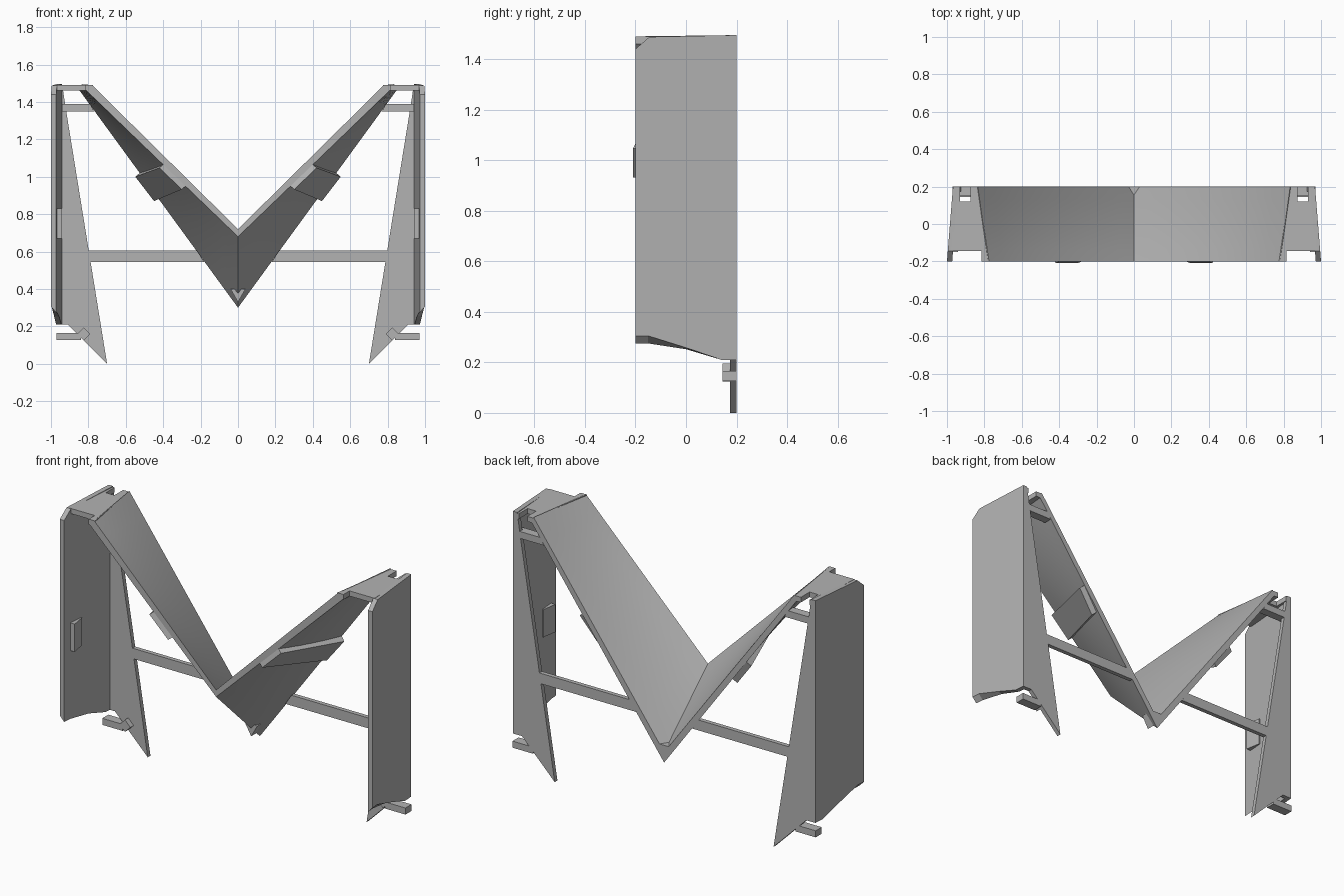
import bpy, bmesh
from mathutils import Vector

cube = bpy.data.objects.get("Cube")
if cube:
    bpy.data.objects.remove(cube)

grey = bpy.data.materials.new("plain grey")
grey.use_nodes = True
colour = (0.45, 0.45, 0.45, 1)
grey.diffuse_color = colour
grey.node_tree.nodes["Principled BSDF"].inputs["Base Color"].default_value = colour


def loft(name, rings, mirror=True):
    """Join rings of equal length, close both ends, and mirror across x."""
    bm = bmesh.new()
    loops = [[bm.verts.new(p) for p in ring] for ring in rings]
    for a, b in zip(loops, loops[1:]):
        for i in range(len(a)):
            j = (i + 1) % len(a)
            bm.faces.new((a[i], a[j], b[j], b[i]))
    bm.faces.new(loops[0])
    bm.faces.new(loops[-1])
    bmesh.ops.recalc_face_normals(bm, faces=bm.faces)
    mesh = bpy.data.meshes.new(name)
    bm.to_mesh(mesh)
    bm.free()
    mesh.materials.append(grey)
    obj = bpy.data.objects.new(name, mesh)
    bpy.context.collection.objects.link(obj)
    if mirror:
        obj.modifiers.new("mirror", 'MIRROR').use_mirror_merge = False
    return obj


def upright(name, outline, y0, y1, mirror=True):
    """Extrude an x-z outline through y."""
    return loft(name, [[(x, y, z) for x, z in outline] for y in (y0, y1)], mirror)


def flat(name, outline, z0, z1):
    """Extrude an x-y outline through z."""
    return loft(name, [[(x, y, z) for x, y in outline] for z in (z0, z1)])


def box(x0, x1, z0, z1):
    return [(x0, z0), (x1, z0), (x1, z1), (x0, z1)]


# V-shaped twisted panel, low at the back
STEPS = 10


def vee(y, low, low_end, high, high_end):
    def arm(apex, end):
        half = [Vector((0, y, apex)).lerp(Vector((end[0], y, end[1])), i / STEPS)
                for i in range(STEPS + 1)]
        return [Vector((-p.x, p.y, p.z)) for p in half[:0:-1]] + half
    return arm(low, low_end) + arm(high, high_end)[::-1]


front = vee(-0.2, 0.68, (0.81, 1.46), 0.72, (0.78, 1.49))
back = vee(0.2, 0.30, (0.85, 1.465), 0.36, (0.835, 1.495))
wing = loft("v_panel", [[a.lerp(b, k / 6) for a, b in zip(front, back)] for k in range(7)], False)
bpy.context.view_layer.objects.active = wing
wing.select_set(True)
bpy.ops.object.shade_smooth_by_angle()

# Filler block in the bottom of the V
upright("apex_block", [(-0.04, 0.40), (0, 0.33), (0.04, 0.40)], 0.12, 0.2, False)

# Side walls, with cut front corner and bevelled sloping bottom
outer = [(-0.2, 0.305), (-0.15, 0.305), (0, 0.258), (0.14, 0.21), (0.2, 0.21),
         (0.2, 1.495), (-0.145, 1.488), (-0.2, 1.44)]
inner = [(-0.2, 0.275), (-0.15, 0.275), (0, 0.252), (0.14, 0.21)] + outer[4:]
loft("side_wall", [[(0.984 - 0.08 * y + shift, y, z) for y, z in side]
                   for side, shift in ((outer, 0), (inner, -0.028))])

# Shoulder caps with notches front and back
flat("shoulder_cap", [(0.975, -0.145), (0.815, -0.145), (0.815, -0.2), (0.775, -0.2),
                      (0.835, 0.2), (0.875, 0.2), (0.875, 0.12), (0.93, 0.12),
                      (0.93, 0.2), (0.965, 0.2)], 1.46, 1.49)

# Rear frame: tapered legs and crossbars
upright("rear_leg", [(0.95, 1.46), (0.935, 1.46), (0.92, 1.36), (0.70, 0),
                     (0.91, 0.21), (0.95, 0.21)], 0.175, 0.2)
upright("upper_crossbar", [(0.94, 1.35), (0.77, 1.35), (0.79, 1.39), (0.94, 1.39)], 0.15, 0.2)
upright("lower_crossbar", [(0.81, 0.545), (0.18, 0.545), (0.22, 0.605), (0.81, 0.605)], 0.175, 0.2)

# Feet: pegs with diamond studs
upright("foot_peg", box(0.84, 0.97, 0.127, 0.165), 0.145, 0.2)
upright("foot_stud", [(0.79, 0.16), (0.825, 0.125), (0.86, 0.16), (0.825, 0.195)], 0.145, 0.18)

# Plates under the arms of the V
drop = Vector((0.029, -0.013, -0.025))
near = [Vector((0.28, -0.2, 0.95)), Vector((0.40, -0.2, 1.065))]
far = [Vector((0.42, 0.185, 0.895)), Vector((0.52, 0.2, 1.025))]
loft("arm_plate", [[p, q, q + drop * k, p + drop * k] for (p, q), k in ((near, 0.7), (far, 1))])

# Wedge pads inside the walls
loft("wall_pad", [[(x, y, z) for x, z in box(inside, 0.98, 0.67, 0.83)]
                  for y, inside in ((-0.15, 0.94), (-0.06, 0.955))])
